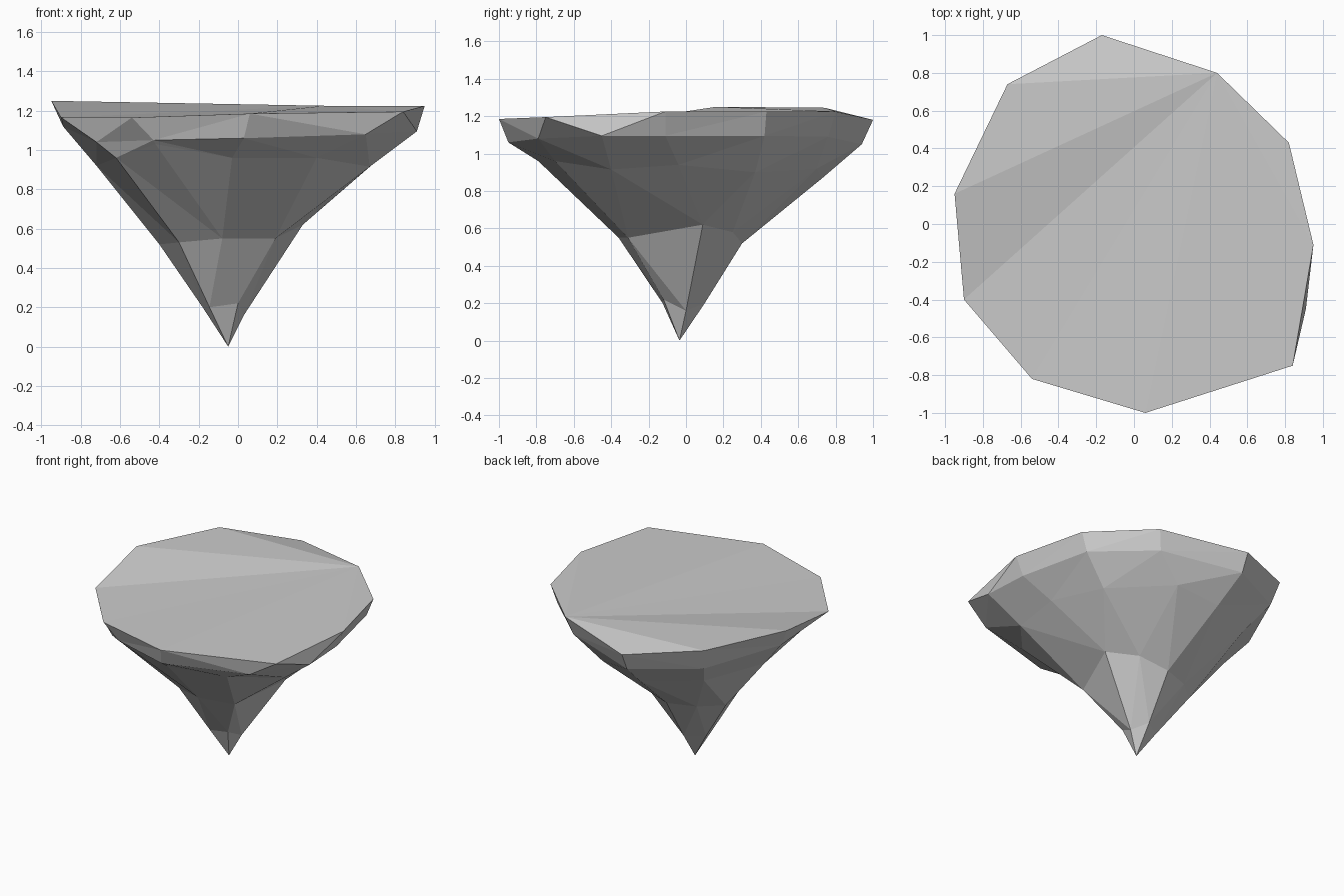
import bpy, bmesh

if "Cube" in bpy.data.objects:
    bpy.data.objects.remove(bpy.data.objects["Cube"])

# Irregular facet rings, counter-clockwise from the right-hand side
crown = [(.95, -.11, 1.225), (.82, .43, 1.225), (.44, .80, 1.225), (-.17, 1, 1.18), (-.67, .74, 1.245),
         (-.95, .16, 1.25), (-.90, -.40, 1.165), (-.54, -.82, 1.165), (.06, -1, 1.185), (.84, -.75, 1.195)]
girdle = [(.89, -.11, 1.095), (.77, .42, 1.095), (.40, .76, 1.09), (-.17, .94, 1.05), (-.63, .69, 1.08),
          (-.89, .15, 1.12), (-.72, -.57, 1.04), (-.43, -.80, 1.05), (.03, -.95, 1.06), (.65, -.79, 1.08),
          (.91, -.45, 1.095)]
shoulder = [(.70, -.04, .94), (.58, .37, .90), (.20, .70, .92), (-.13, .73, .87), (-.52, .53, .90),
            (-.72, .10, .92), (-.62, -.60, .96), (-.42, -.78, 1.03), (-.03, -.79, .96), (.40, -.70, .96),
            (.67, -.40, .915)]
waist = [(.33, .09, .62), (.16, .25, .58), (-.05, .30, .52), (-.25, .23, .52), (-.40, .10, .52),
         (-.30, -.27, .53), (-.08, -.36, .55), (.19, -.31, .55)]
tip = [(.03, 0, .16), (-.05, .10, .20), (-.18, .02, .20), (-.145, -.125, .20), (0, -.12, .22)]

bm = bmesh.new()


def zip_rings(a, b):
    """Join two closed rings with triangles, always taking the shorter diagonal."""
    i = j = 0
    na, nb = len(a), len(b)
    while i < na or j < nb:
        p, q = a[i % na], b[j % nb]
        p2, q2 = a[(i + 1) % na], b[(j + 1) % nb]
        if j == nb or (i < na and (p2.co - q.co).length <= (q2.co - p.co).length):
            bm.faces.new((p, q, p2))
            i += 1
        else:
            bm.faces.new((p, q, q2))
            j += 1


rings = [[bm.verts.new(p) for p in ring] for ring in (crown, girdle, shoulder, waist, tip)]

# Nearly flat table on top, fanned from the back right corner
top = rings[0][2:] + rings[0][:2]
for a, b in zip(top[1:], top[2:]):
    bm.faces.new((top[0], a, b))

# Facets between rings, point at the bottom
for upper, lower in zip(rings, rings[1:]):
    zip_rings(upper, lower)
apex = bm.verts.new((-.05, -.035, 0))
for k, v in enumerate(rings[-1]):
    bm.faces.new((v, apex, rings[-1][(k + 1) % len(tip)]))

bmesh.ops.recalc_face_normals(bm, faces=bm.faces)
mesh = bpy.data.meshes.new("faceted_gem")
bm.to_mesh(mesh)
bm.free()
bpy.context.collection.objects.link(bpy.data.objects.new("faceted_gem", mesh))
